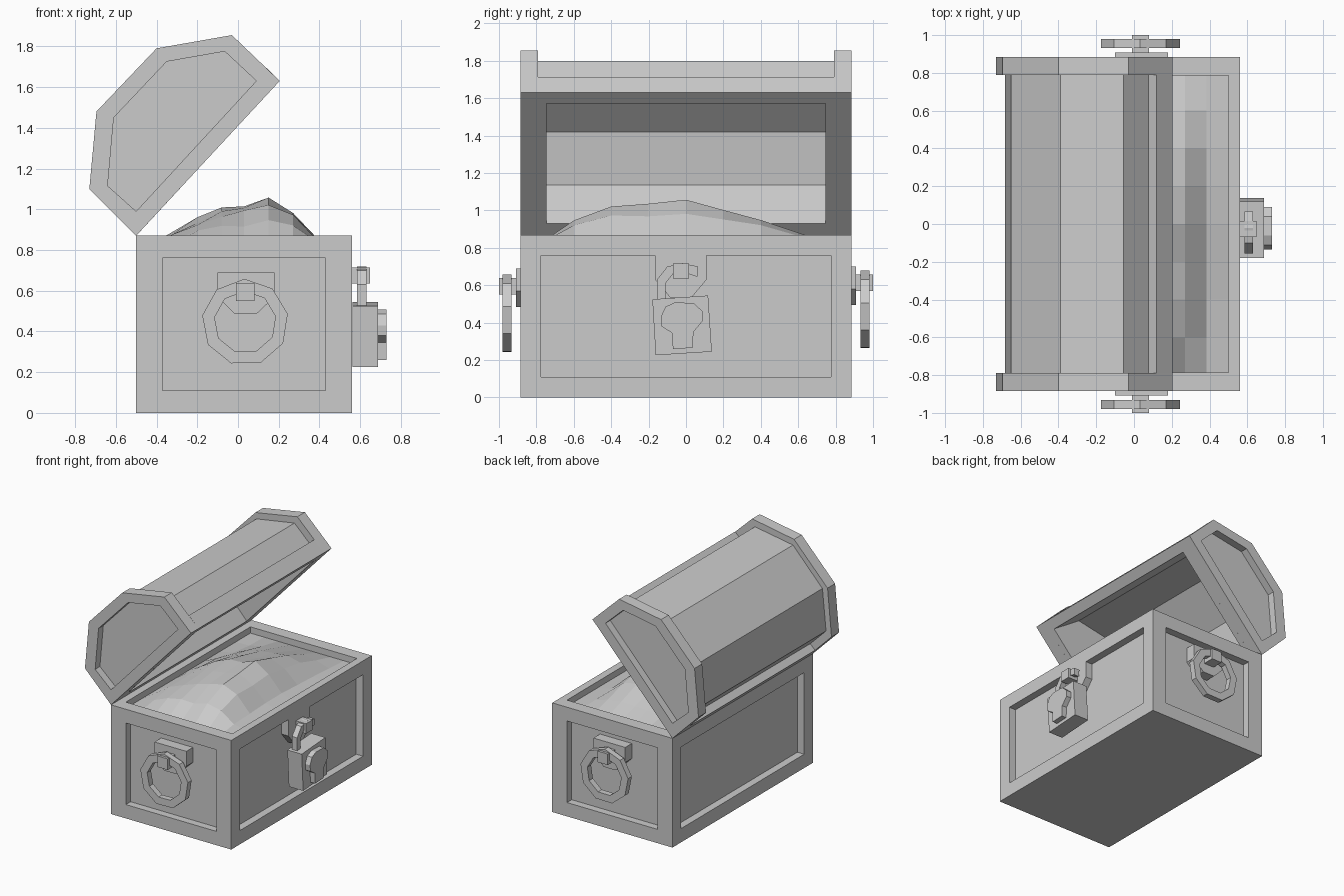
import bpy, bmesh, random
from math import sin, cos, radians

if "Cube" in bpy.data.objects:
    bpy.data.objects.remove(bpy.data.objects["Cube"])

random.seed(3)


def add_loft(bm, loops, cap_start=True, cap_end=True, closed=False):
    rings = [[bm.verts.new(p) for p in lp] for lp in loops]
    n = len(rings[0])
    pairs = list(zip(rings, rings[1:]))
    if closed:
        pairs.append((rings[-1], rings[0]))
    for a, b in pairs:
        for i in range(n):
            j = (i + 1) % n
            bm.faces.new((a[i], a[j], b[j], b[i]))
    if cap_start and not closed:
        bm.faces.new(rings[0])
    if cap_end and not closed:
        bm.faces.new(rings[-1])


def finish(name, bm, recalc=True):
    bmesh.ops.remove_doubles(bm, verts=bm.verts, dist=1e-5)
    if recalc:
        bmesh.ops.recalc_face_normals(bm, faces=bm.faces)
    me = bpy.data.meshes.new(name)
    bm.to_mesh(me)
    bm.free()
    ob = bpy.data.objects.new(name, me)
    bpy.context.collection.objects.link(ob)
    return ob


def loft(name, loops, **kw):
    bm = bmesh.new()
    add_loft(bm, loops, **kw)
    return finish(name, bm)


def at_y(profile, y):
    return [(x, y, z) for x, z in profile]


def at_x(profile, x):
    return [(x, y, z) for y, z in profile]


def at_z(profile, z):
    return [(x, y, z) for x, y in profile]


def rect(a0, a1, b0, b1):
    return [(a0, b0), (a1, b0), (a1, b1), (a0, b1)]


# Chest body: recessed panel on every side, shallow opening on top
X0, X1, Y, H, D = -0.5, 0.56, 0.885, 0.87, 0.06
bm = bmesh.new()
for s in (-1, 1):
    o, i = rect(X0, X1, 0, H), rect(-0.37, 0.43, 0.11, 0.76)
    add_loft(bm, [at_y(o, s * Y), at_y(i, s * Y), at_y(i, s * (Y - D))], cap_start=False)
for x, d in ((X0, D), (X1, -D)):
    o, i = rect(-Y, Y, 0, H), rect(-0.775, 0.775, 0.11, 0.76)
    add_loft(bm, [at_x(o, x), at_x(i, x), at_x(i, x + d)], cap_start=False)
o, i = rect(X0, X1, -Y, Y), rect(-0.44, 0.50, -0.785, 0.785)
add_loft(bm, [at_z(o, H), at_z(i, H), at_z(i, 0.78)], cap_start=False)
bm.faces.new([bm.verts.new(p) for p in at_z(o, 0)])
finish("chest_body", bm)

# Treasure mound: coarse grid of heights
xs = [-0.44, -0.32, -0.2, -0.08, 0.03, 0.15, 0.27, 0.385, 0.5]
fx = [0.0, 0.32, 0.58, 0.8, 0.88, 1.0, 0.76, 0.22, 0.0]
ys = [-0.785, -0.6, -0.4, -0.2, 0, 0.2, 0.4, 0.6, 0.785]
fy = [0.0, 0.55, 0.85, 0.93, 1.0, 0.82, 0.55, 0.3, 0.0]
bm = bmesh.new()
grid = []
for x, a in zip(xs, fx):
    row = []
    for y, b in zip(ys, fy):
        jitter = random.uniform(-0.02, 0.004) if a * b > 0 else 0
        row.append(bm.verts.new((x, y, 0.82 + 0.235 * a * b + jitter)))
    grid.append(row)
for i in range(8):
    for j in range(8):
        bm.faces.new((grid[i][j], grid[i + 1][j], grid[i + 1][j + 1], grid[i][j + 1]))
finish("treasure_mound", bm, recalc=False)

# Lid profiles (x, z), tilted open about the back edge
outer = [(-0.5, 0.87), (-0.73, 1.10), (-0.695, 1.48), (-0.40, 1.79), (-0.03, 1.855), (0.205, 1.63)]
recess = [(-0.5, 0.99), (-0.64, 1.115), (-0.61, 1.45), (-0.35, 1.725), (-0.065, 1.775), (0.09, 1.63)]
inner = [(-0.445, 0.929), (-0.63, 1.135), (-0.595, 1.42), (-0.35, 1.68), (-0.09, 1.73), (0.15, 1.571)]
middle = [(-0.5, 0.87), (-0.585, 0.955), (-0.543, 0.997), (-0.682, 1.135), (-0.65, 1.465),
          (-0.39, 1.742), (-0.055, 1.798), (0.077, 1.672), (0.12, 1.713), (0.205, 1.63)]
# Hollow barrel of the lid
shell = middle + inner[::-1]
loft("lid_barrel", [at_y(shell, -0.79), at_y(shell, 0.79)])
# Lid end frames with recessed panels, and inner end walls
for s, side in ((-1, "front"), (1, "back")):
    loft("lid_end_" + side, [at_y(recess, s * 0.825), at_y(recess, s * Y),
                             at_y(outer, s * Y), at_y(outer, s * 0.79)])
    loft("lid_inner_wall_" + side, [at_y(inner, s * 0.79), at_y(inner, s * 0.745)])


# Ring handles on both ends
def ngon(r, cx, cz):
    return [(cx + r * cos(radians(91 + 40 * k)), cz + r * sin(radians(91 + 40 * k))) for k in range(9)]


for s, side, dz in ((-1, "front", 0.0), (1, "back", 0.02)):
    plate = [(-0.10, 0.69), (0.18, 0.69), (0.18, 0.57), (0.09, 0.485), (-0.015, 0.485), (-0.10, 0.57)]
    plate = [(x, z + dz / 2) for x, z in plate]
    loft("handle_plate_" + side, [at_y(plate, s * 0.82), at_y(plate, s * 0.908)])
    clip = rect(-0.01, 0.08, 0.55 + dz, 0.638 + dz)
    loft("handle_clip_" + side, [at_y(clip, s * 0.90), at_y(clip, s * 1.0)])
    big, small = ngon(0.213, 0.035, 0.445 + dz), ngon(0.152, 0.035, 0.445 + dz)
    loft("handle_ring_" + side, [at_y(big, s * 0.933), at_y(big, s * 0.98),
                                 at_y(small, s * 0.98), at_y(small, s * 0.933)], closed=True)

# Lock plate and staple on the long side
hasp = [(-0.165, 0.765), (0.11, 0.765), (0.11, 0.63), (0.03, 0.535), (-0.085, 0.535), (-0.165, 0.63)]
loft("hasp_plate", [at_x(hasp, 0.49), at_x(hasp, 0.56)])
staple = rect(-0.07, 0.015, 0.635, 0.715)
loft("hasp_staple", [at_x(staple, 0.55), at_x(staple, 0.648)])

# Padlock: tilted body, raised keyhole, open shackle
body = [(-0.18, 0.525), (0.118, 0.545), (0.138, 0.245), (-0.162, 0.226)]
loft("padlock_body", [at_x(body, 0.562), at_x(body, 0.688)])
keyhole = [(-0.135, 0.43), (-0.11, 0.485), (-0.06, 0.508), (0.04, 0.505), (0.09, 0.46), (0.09, 0.41),
           (0.04, 0.35), (0.035, 0.265), (-0.07, 0.26), (-0.075, 0.345), (-0.13, 0.38)]
loft("padlock_keyhole", [at_x(keyhole, 0.68), at_x(keyhole, 0.73)])
shackle = [(-0.155, 0.50), (-0.155, 0.63), (-0.10, 0.70), (-0.02, 0.718), (0.065, 0.70),
           (0.06, 0.645), (-0.02, 0.672), (-0.07, 0.66), (-0.11, 0.61), (-0.11, 0.50)]
loft("padlock_shackle", [at_x(shackle, 0.585), at_x(shackle, 0.63)])
